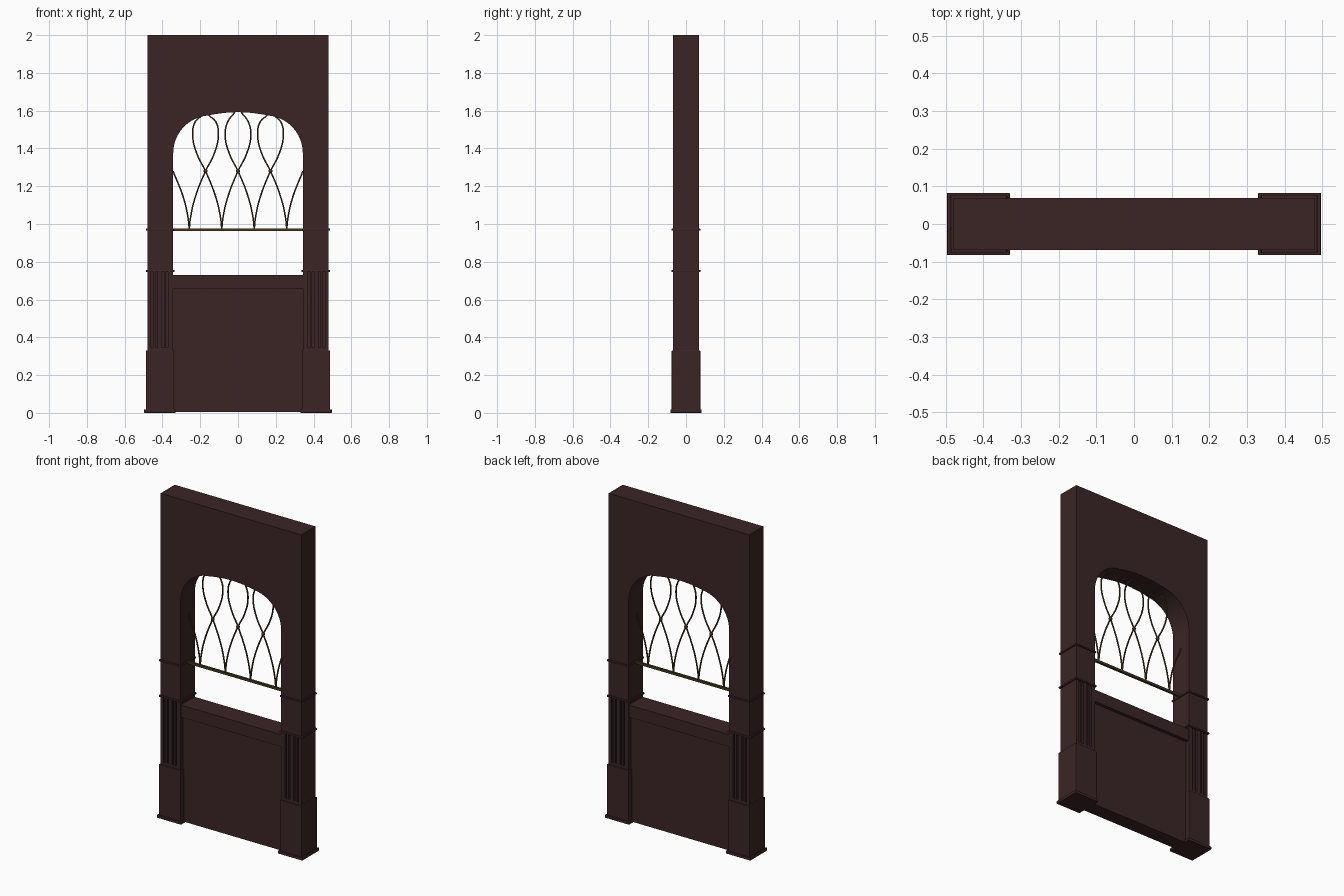
import bpy, bmesh, math
from mathutils import Vector

if "Cube" in bpy.data.objects:
    bpy.data.objects.remove(bpy.data.objects["Cube"])


def mat(name, rgb):
    m = bpy.data.materials.new(name)
    m.diffuse_color = (*rgb, 1)
    m.use_nodes = True
    m.node_tree.nodes["Principled BSDF"].inputs["Base Color"].default_value = m.diffuse_color
    return m


WOOD = mat("dark mahogany", (0.044, 0.018, 0.019))
BRASS = mat("aged brass", (0.065, 0.040, 0.013))


def finish(name, bm, material):
    bmesh.ops.recalc_face_normals(bm, faces=bm.faces)
    me = bpy.data.meshes.new(name)
    bm.to_mesh(me)
    bm.free()
    me.materials.append(material)
    ob = bpy.data.objects.new(name, me)
    bpy.context.collection.objects.link(ob)
    return ob


def extrude(name, points, direction, material):
    """Extrude a closed 3D outline along a direction."""
    bm = bmesh.new()
    face = bm.faces.new([bm.verts.new(p) for p in points])
    geo = bmesh.ops.extrude_face_region(bm, geom=[face])["geom"]
    verts = [v for v in geo if isinstance(v, bmesh.types.BMVert)]
    bmesh.ops.translate(bm, verts=verts, vec=Vector(direction))
    if len([f for f in bm.faces if len(f.verts) == len(points)]) < 2:
        bm.faces.new([v for v in bm.verts if v not in verts])
    return finish(name, bm, material)


def box(name, x0, x1, hy, z0, z1, material=WOOD, bevel=0):
    pts = [(x0, -hy, z0), (x1, -hy, z0), (x1, hy, z0), (x0, hy, z0)]
    ob = extrude(name, pts, (0, 0, z1 - z0), material)
    if bevel:
        b = ob.modifiers.new("edge", "BEVEL")
        b.width, b.segments = bevel, 2
    return ob


def wire(name, pts, radius=0.0045):
    cu = bpy.data.curves.new(name, "CURVE")
    cu.dimensions = "3D"
    cu.bevel_depth, cu.bevel_resolution, cu.resolution_u = radius, 1, 6
    sp = cu.splines.new("BEZIER")
    sp.bezier_points.add(len(pts) - 1)
    for bp, (x, z) in zip(sp.bezier_points, pts):
        bp.co = (x, 0, z)
        bp.handle_left_type = bp.handle_right_type = "AUTO"
    cu.materials.append(BRASS)
    ob = bpy.data.objects.new(name, cu)
    bpy.context.collection.objects.link(ob)


# Upper frame: pillars and header around a basket-handle arch
HX, HY, IN = 0.48, 0.069, 0.343
SPLIT = 0.75
arch = [(0.143 + 0.2 * math.cos(math.radians(a)), 1.375 + 0.2 * math.sin(math.radians(a)))
        for a in range(0, 86, 7)]
arch += [(x, 1.592 - 0.018 * (x / 0.16) ** 2) for x in (0.12, 0.08, 0.04)]
half = [(HX, 2.0), (HX, SPLIT), (IN, SPLIT)] + arch
outline = half + [(0, 1.592)] + [(-x, z) for x, z in reversed(half)]
frame = extrude("arched_frame", [(x, -HY, z) for x, z in outline], (0, 2 * HY, 0), WOOD)

# Fluted lower pillars, plinths and collars on both sides
GROOVES, GW, GD = (0.375, 0.398, 0.432, 0.455), 0.005, 0.012
front = [(IN, -HY)]
for g in GROOVES:
    front += [(g - GW, -HY), (g - GW, -HY + GD), (g + GW, -HY + GD), (g + GW, -HY)]
front.append((HX, -HY))
plan = front + [(x, -y) for x, y in reversed(front)]
for side, s in (("right", 1), ("left", -1)):
    extrude("fluted_pillar_" + side, [(s * x, y, 0.345) for x, y in plan],
            (0, 0, SPLIT - 0.345), WOOD)
    for name, a, b, hy, z0, z1, bev in (
            ("plinth", 0.338, 0.488, 0.076, 0, 0.33, 0.003),
            ("pillar_foot", 0.330, 0.497, 0.083, 0, 0.018, 0.003),
            ("pillar_base", IN, HX, HY, 0.32, 0.346, 0),
            ("lower_collar", 0.336, 0.488, 0.076, 0.745, 0.757, 0.003),
            ("upper_collar", 0.338, 0.487, 0.076, 0.965, 0.976, 0.003)):
        box(f"{name}_{side}", min(s * a, s * b), max(s * a, s * b), hy, z0, z1, bevel=bev)

# Lower panel and counter rail
box("lower_panel", -IN - 0.002, IN + 0.002, 0.045, 0.004, 0.67)
box("counter_rail", -IN - 0.002, IN + 0.002, 0.066, 0.655, 0.73)

# Brass crossbar and looping lattice
box("crossbar", -IN - 0.002, IN + 0.002, 0.007, 0.963, 0.977, BRASS)
LOWER = [(0.086, 0.972), (0.080, 1.03), (0.055, 1.14), (0.0, 1.28)]
UPPER = [(0.045, 1.37), (0.068, 1.47), (0.055, 1.54), (0.018, 1.59)]
for i in (-1, 0, 1):
    c = i * 0.172
    for s in (1, -1):
        top = [(c - s * x, min(z, 1.59 if i == 0 else 1.575)) for x, z in UPPER]
        wire("lattice_wire", [(c + s * x, z) for x, z in LOWER] + top)
    bm = bmesh.new()
    bmesh.ops.create_uvsphere(bm, u_segments=12, v_segments=8, radius=0.011)
    bmesh.ops.translate(bm, verts=bm.verts, vec=(c, 0, 1.28))
    finish("lattice_knot", bm, BRASS)
for s in (1, -1):
    wire("lattice_side_wire", [(s * (0.344 - x), z) for x, z in LOWER])

# Smooth only the gentle curve of the arch
bpy.context.view_layer.objects.active = frame
frame.select_set(True)
bpy.ops.object.shade_smooth_by_angle(angle=math.radians(30))
